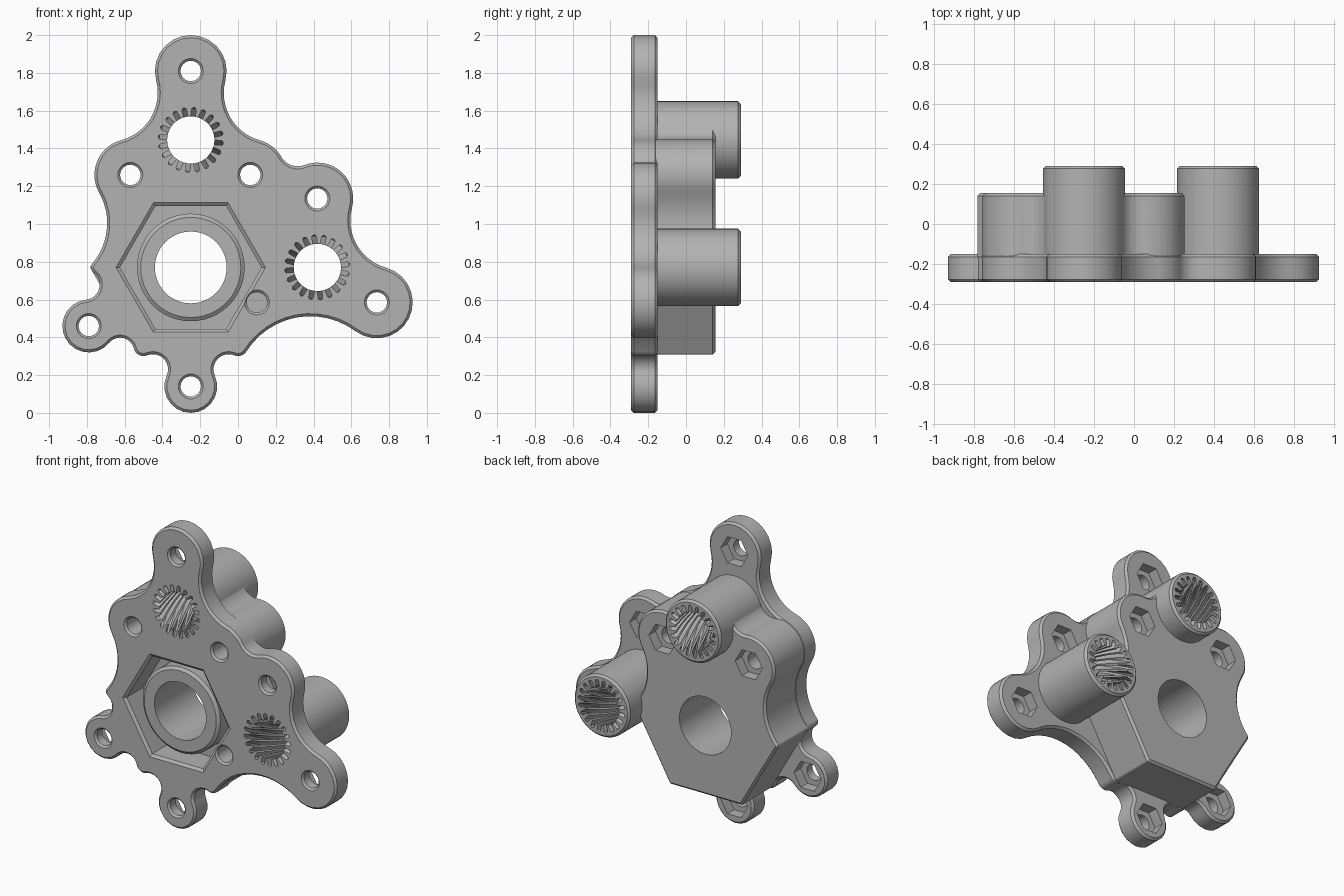
import bpy, bmesh
from math import acos, atan2, cos, sin, hypot, pi, radians, tau

cube = bpy.data.objects.get("Cube")
if cube:
    bpy.data.objects.remove(cube, do_unlink=True)

grey = bpy.data.materials.new("plain_grey")
grey.use_nodes = True
grey.diffuse_color = (0.45, 0.45, 0.45, 1)
grey.node_tree.nodes["Principled BSDF"].inputs["Base Color"].default_value = (0.45, 0.45, 0.45, 1)


def arc(c, r, a, sweep, n):
    return [(c[0] + r * cos(a + sweep * i / n), c[1] + r * sin(a + sweep * i / n)) for i in range(n + 1)]


def outline(chain, inset=0.0):
    """Counter-clockwise lobes (x, z, radius, fillet to next), joined by tangent hollow arcs."""
    hollows = []
    for i, (x, z, r, f) in enumerate(chain):
        x2, z2, r2, _ = chain[(i + 1) % len(chain)]
        d, a, b = hypot(x2 - x, z2 - z), r + f, r2 + f
        ang = atan2(z2 - z, x2 - x) - acos((a * a + d * d - b * b) / (2 * a * d))
        hollows.append((x + a * cos(ang), z + a * sin(ang)))
    pts = []
    for i, (x, z, r, f) in enumerate(chain):
        before, after = hollows[i - 1], hollows[i]
        start = atan2(before[1] - z, before[0] - x)
        end = atan2(after[1] - z, after[0] - x)
        pts += arc((x, z), r - inset, start, (end - start) % tau, 14)
        x2, z2 = chain[(i + 1) % len(chain)][:2]
        to_next = atan2(z2 - after[1], x2 - after[0])
        sweep = (to_next - end - pi) % tau - tau
        pts += arc(after, f + inset, end + pi, sweep, 12)[1:-1]
    return pts


def circle(x, z, r, n=48):
    return [(x + r * cos(tau * i / n), z + r * sin(tau * i / n)) for i in range(n)]


def hexagon(x, z, r, n=48):
    pts = []
    for i in range(n):
        t = tau * i / n
        k = r * cos(pi / 6) / cos(t % (pi / 3) - pi / 6)
        pts.append((x + k * cos(t), z + k * sin(t)))
    return pts


def loft(name, rings, triangles=False):
    """Closed solid through (y, ring) sections of equal point count."""
    bm = bmesh.new()
    loops = [[bm.verts.new((x, y, z)) for x, z in ring] for y, ring in rings]
    n = len(loops[0])
    for a, b in zip(loops, loops[1:]):
        for i in range(n):
            bm.faces.new((a[i], a[(i + 1) % n], b[(i + 1) % n], b[i]))
    bm.faces.new(loops[0])
    bm.faces.new(loops[-1])
    bmesh.ops.recalc_face_normals(bm, faces=bm.faces)
    if triangles:
        bmesh.ops.triangulate(bm, faces=bm.faces)
    mesh = bpy.data.meshes.new(name)
    bm.to_mesh(mesh)
    bm.free()
    mesh.materials.append(grey)
    obj = bpy.data.objects.new(name, mesh)
    bpy.context.collection.objects.link(obj)
    return obj


def combine(target, tool, operation):
    mod = target.modifiers.new("combine", "BOOLEAN")
    mod.operation, mod.solver, mod.object = operation, "EXACT", tool
    bpy.context.view_layer.objects.active = target
    bpy.ops.object.modifier_apply(modifier=mod.name)
    bpy.data.objects.remove(tool, do_unlink=True)


FRONT, PLATE, BODY, TUBE = -0.29, -0.15, 0.155, 0.29
EDGE = 0.014
LOBE, ARM = 0.19, 0.14
top, left, middle = (-0.25, 1.81), (-0.57, 1.26), (0.065, 1.26)
upper, right, blind = (0.42, 1.135), (0.735, 0.585), (0.1, 0.585)
arm_left, arm_low = (-0.79, 0.46), (-0.25, 0.14)
hub = (-0.25, 0.77)
tubes = [(-0.25, 1.445), (0.42, 0.77)]

# Lobed front plate with chamfered rims
plate_chain = [
    (*top, LOBE, 0.26), (*left, LOBE, 0.33), (-0.747, 0.77, 0.032, 0.08),
    (*arm_left, ARM, 0.075), (-0.5, 0.354, 0.053, 0.08), (*arm_low, ARM, 0.08),
    (0.0, 0.354, 0.053, 0.4), (*right, LOBE, 0.26), (*upper, LOBE, 0.1), (*middle, LOBE, 0.26)]
full, small = outline(plate_chain), outline(plate_chain, EDGE)
housing = loft("gear_housing", [(FRONT, small), (FRONT + EDGE, full), (PLATE - EDGE, full), (PLATE, small)])

# Rear body: hexagonal block blending into two bolt lobes and the upper tube
corner = [(hub[0] + 0.514 * cos(radians(a)), hub[1] + 0.514 * sin(radians(a))) for a in (180, 240, 300, 0)]
STRAIGHT = 50
body_chain = [(*tubes[0], 0.205, 0.1), (*left, LOBE, 0.33)]
body_chain += [(*c, 0.02, STRAIGHT) for c in corner[:3]]
body_chain += [(*corner[3], 0.02, 0.33), (*middle, LOBE, 0.1)]
full, small = outline(body_chain, 0.003), outline(body_chain, 0.003 + EDGE)
body = loft("rear_body", [(PLATE - 0.02, full), (BODY - EDGE, full), (BODY, small)])
combine(housing, body, "UNION")

# Two rear tubes
for x, z in tubes:
    tube = loft("tube", [(PLATE - 0.05, circle(x, z, 0.205, 64)), (TUBE - EDGE, circle(x, z, 0.205, 64)),
                         (TUBE, circle(x, z, 0.205 - EDGE, 64))])
    combine(housing, tube, "UNION")

# Hexagonal front recess around a bearing boss, with the main bore
combine(housing, loft("hub_cutter", [
    (FRONT - 0.02, hexagon(*hub, 0.425)), (FRONT + EDGE, hexagon(*hub, 0.375)),
    (-0.11, hexagon(*hub, 0.375)), (-0.11, circle(*hub, 0.285)),
    (-0.235, circle(*hub, 0.285)), (-0.25, circle(*hub, 0.265)),
    (-0.25, circle(*hub, 0.19)), (TUBE, circle(*hub, 0.19))]), "DIFFERENCE")


# Bolt holes with countersunk fronts and hexagonal nut pockets at the back
def bolt_cutter(p, back, depth=0.07):
    return loft("bolt_cutter", [
        (FRONT - 0.02, circle(*p, 0.087, 24)), (FRONT + 0.012, circle(*p, 0.054, 24)),
        (back - depth, circle(*p, 0.054, 24)), (back - depth, hexagon(*p, 0.1, 24)),
        (back + 0.02, hexagon(*p, 0.1, 24))])


for p in (top, upper, right, arm_left, arm_low):
    combine(housing, bolt_cutter(p, PLATE), "DIFFERENCE")
for p in (left, middle):
    combine(housing, bolt_cutter(p, BODY), "DIFFERENCE")
combine(housing, loft("blind_cutter", [
    (FRONT - 0.02, circle(*blind, 0.087, 24)), (FRONT + 0.012, circle(*blind, 0.054, 24)),
    (0.05, circle(*blind, 0.054, 24))]), "DIFFERENCE")


# Bores lined with twenty helical grooves, of opposite hand in the two tubes
def grooved_ring(x, z, turn, teeth=20):
    pts = []
    for i in range(teeth):
        mid = turn + tau * i / teeth
        for r, w in ((0.125, -0.013), (0.167, -0.012), (0.175, 0), (0.167, 0.012), (0.125, 0.013)):
            a = mid + atan2(w, r)
            pts.append((x + r * cos(a), z + r * sin(a)))
    return pts


for (x, z), hand in zip(tubes, (-1, 1)):
    steps = 20
    rings = [(-0.32 + 0.64 * i / steps, grooved_ring(x, z, hand * radians(120) * i / steps))
             for i in range(steps + 1)]
    combine(housing, loft("groove_cutter", rings, True), "DIFFERENCE")

# Smooth shading with crisp edges
bpy.ops.object.select_all(action="DESELECT")
housing.select_set(True)
bpy.context.view_layer.objects.active = housing
bpy.ops.object.shade_smooth_by_angle(angle=radians(30))
